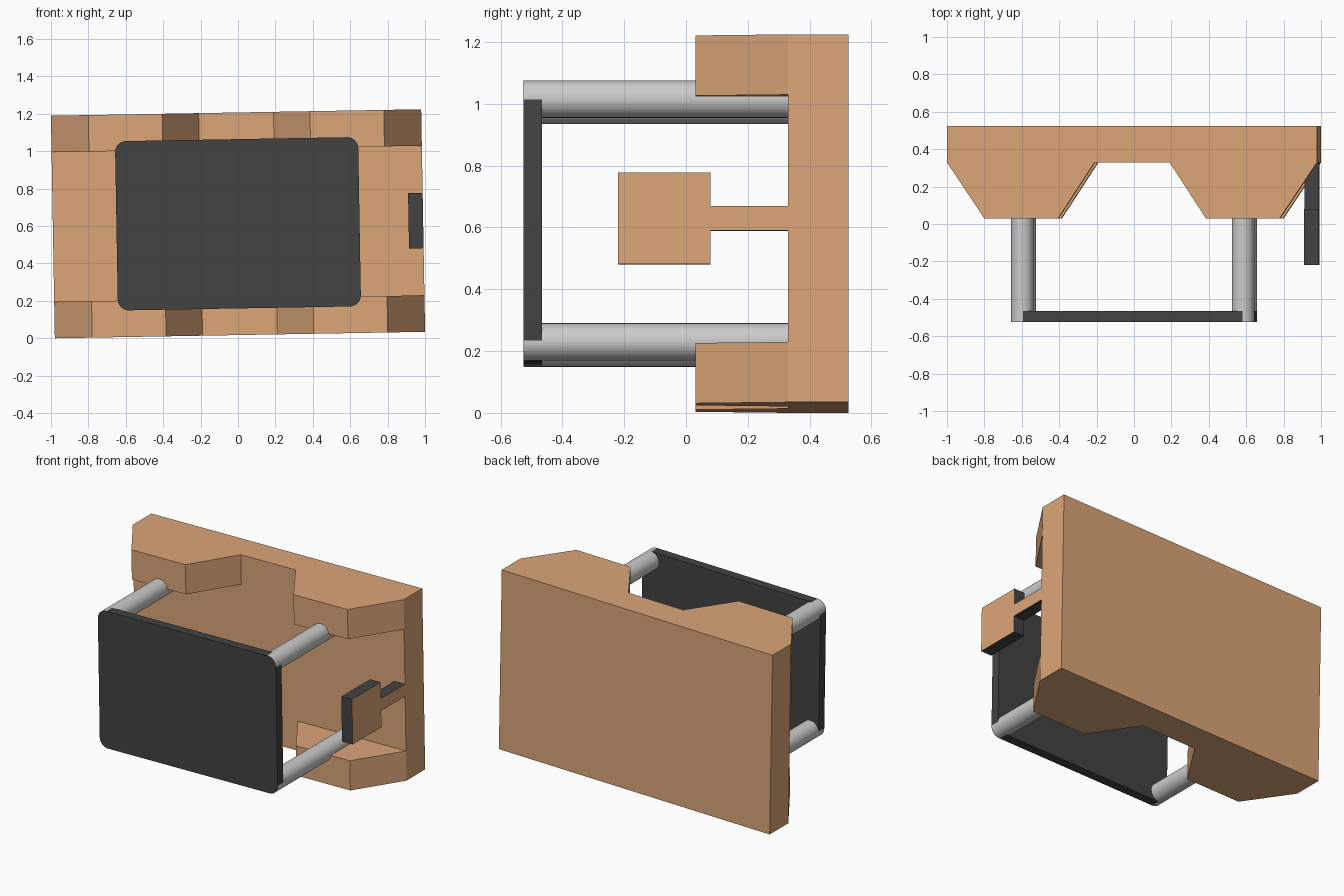
import bpy, bmesh
from math import radians, sin, cos, pi
from mathutils import Matrix, Vector

if "Cube" in bpy.data.objects:
    bpy.data.objects.remove(bpy.data.objects["Cube"])

# The whole model leans one degree about the depth axis
LEAN = Matrix.Translation((0, 0, 0.6122)) @ Matrix.Rotation(radians(-1), 4, 'Y')


def material(name, rgb):
    m = bpy.data.materials.new(name)
    m.diffuse_color = (*rgb, 1)
    m.use_nodes = True
    m.node_tree.nodes["Principled BSDF"].inputs["Base Color"].default_value = m.diffuse_color
    return m


TAN = material("tan", (0.71, 0.38, 0.19))
DARK = material("dark_grey", (0.055, 0.055, 0.055))


def finish(name, bm, mats=(), smooth=False):
    bmesh.ops.recalc_face_normals(bm, faces=bm.faces[:])
    bm.normal_update()
    mesh = bpy.data.meshes.new(name)
    bm.to_mesh(mesh)
    bm.free()
    for m in mats:
        mesh.materials.append(m)
    if smooth:
        mesh.shade_smooth()
        mesh.set_sharp_from_angle(angle=radians(35))
    mesh.transform(LEAN)
    ob = bpy.data.objects.new(name, mesh)
    bpy.context.collection.objects.link(ob)
    return ob


def prism(points, offset):
    bm = bmesh.new()
    face = bm.faces.new([bm.verts.new(p) for p in points])
    res = bmesh.ops.extrude_face_region(bm, geom=[face], use_keep_orig=True)
    moved = [g for g in res["geom"] if isinstance(g, bmesh.types.BMVert)]
    bmesh.ops.translate(bm, verts=moved, vec=Vector(offset))
    return bm


# Back body: slab with four tapered blocks pulled out of its corners
xs, zs = (-0.99, -0.2, 0.2, 0.99), (-0.595, -0.4, 0.4, 0.595)
tip_x = {-0.99: -0.79, -0.2: -0.395, 0.2: 0.395, 0.99: 0.79}
bm = bmesh.new()
grid = [[bm.verts.new((x, 0.33, z)) for z in zs] for x in xs]
cells = {(i, j): bm.faces.new((grid[i][j], grid[i + 1][j], grid[i + 1][j + 1], grid[i][j + 1]))
         for i in range(3) for j in range(3)}
corners = [cells[i, j] for i in (0, 2) for j in (0, 2)]
res = bmesh.ops.extrude_face_region(bm, geom=list(cells.values()), use_keep_orig=True)
for g in res["geom"]:
    if isinstance(g, bmesh.types.BMVert):
        g.co.y = 0.525
for face in bmesh.ops.extrude_discrete_faces(bm, faces=corners)["faces"]:
    for v in face.verts:
        v.co.x = tip_x[min(tip_x, key=lambda x: abs(x - v.co.x))]
        v.co.y = 0.03
bmesh.ops.recalc_face_normals(bm, faces=bm.faces[:])
bmesh.ops.dissolve_limit(bm, angle_limit=0.01, verts=bm.verts[:], edges=bm.edges[:])
finish("back_body", bm, [TAN])

# Front panel: rounded rectangle
R, PX, PZ = 0.06, 0.59, 0.3925
outline = []
for k, (sx, sz) in enumerate(((1, 1), (-1, 1), (-1, -1), (1, -1))):
    for s in range(9):
        a = pi / 2 * (k + s / 8)
        outline.append((sx * PX + R * cos(a), -0.525, sz * PZ + R * sin(a)))
finish("front_panel", prism(outline, (0, 0.06, 0)), [DARK], smooth=True)

# Four rods joining panel corners to the body
for sx, side in ((-1, "left"), (1, "right")):
    for sz, level in ((-1, "lower"), (1, "upper")):
        ring = [(sx * PX + 0.0603 * cos(2 * pi * i / 32), -0.524,
                 sz * PZ + 0.0603 * sin(2 * pi * i / 32)) for i in range(32)]
        finish(f"{level}_{side}_rod", prism(ring, (0, 0.854, 0)), smooth=True)

# Side tab: square paddle on a thin stem, tan only on its outer face
profile = [(-0.22, -0.148), (0.08, -0.148), (0.08, -0.04), (0.33, -0.04),
           (0.33, 0.04), (0.08, 0.04), (0.08, 0.148), (-0.22, 0.148)]
bm = prism([(0.912, y, z) for y, z in profile], (0.078, 0, 0))
for f in bm.faces:
    f.material_index = 1 if f.calc_center_median().x > 0.98 else 0
finish("side_tab", bm, [DARK, TAN])
